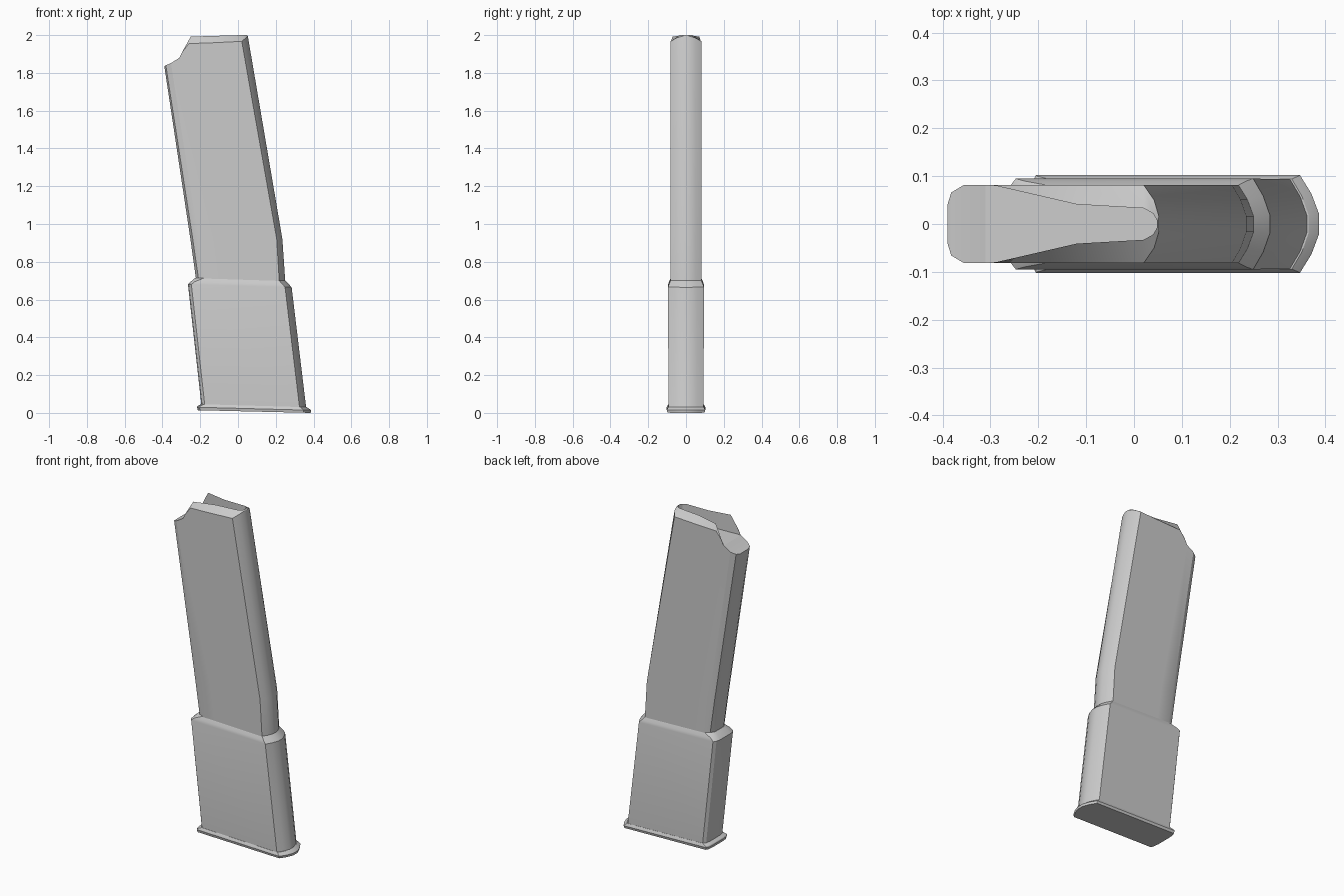
import bpy, bmesh, math

if "Cube" in bpy.data.objects:
    bpy.data.objects.remove(bpy.data.objects["Cube"])


def half_ring(xf, xr, cf, cr, w, zf, zr, sides=2):
    """Half outline (y > 0) of a magazine section; z slopes from front to rear."""
    pts = [(xf, w * .5), (xf + .3 * cf, w * .83)]
    for i in range(sides):
        t = i / (sides - 1)
        pts.append((xf + cf + (xr - cr - xf - cf) * t, w))
    pts += [(xr - .4 * cr, w * .62), (xr, w * .2)]
    return [(x, y, zf + (zr - zf) * (x - xf) / (xr - xf)) for x, y in pts]


def loft(name, halves):
    """Mirror each half outline, skin between them and close both ends."""
    bm = bmesh.new()
    rings = []
    for h in halves:
        left = [bm.verts.new(p) for p in h]
        right = [bm.verts.new((x, -y, z)) for x, y, z in reversed(h)]
        rings.append(left + right)
    n = len(rings[0])
    for a, b in zip(rings, rings[1:]):
        for i in range(n):
            j = (i + 1) % n
            bm.faces.new((a[i], a[j], b[j], b[i]))
    for r in (rings[0], rings[-1]):
        for i in range(n // 2 - 1):
            bm.faces.new((r[i], r[i + 1], r[n - 2 - i], r[n - 1 - i]))
    bmesh.ops.remove_doubles(bm, verts=bm.verts[:], dist=1e-5)
    bmesh.ops.recalc_face_normals(bm, faces=bm.faces[:])
    me = bpy.data.meshes.new(name)
    bm.to_mesh(me)
    bm.free()
    ob = bpy.data.objects.new(name, me)
    bpy.context.collection.objects.link(ob)
    bpy.ops.object.select_all(action='DESELECT')
    ob.select_set(True)
    bpy.context.view_layer.objects.active = ob
    bpy.ops.object.shade_smooth_by_angle(angle=math.radians(25))
    return ob


# upper tube: scooped front, feed lips that curl inward, sunken floor
front = [(-.39, .04, 1.835), (-.382, .066, 1.84), (-.355, .082, 1.852), (-.31, .082, 1.88)]
shoulder = front + [(-.295, .082, 1.91), (-.26, .082, 1.955), (-.12, .082, 1.96),
                    (.02, .082, 1.967), (.042, .05, 1.985), (.052, .016, 1.995)]
lip = front + [(-.285, .079, 1.93), (-.25, .071, 1.992), (-.12, .041, 1.996),
               (.02, .033, 2.0), (.04, .022, 2.0), (.048, .008, 2.0)]
floor = front + [(-.285, .079, 1.883), (-.25, .071, 1.886), (-.12, .041, 1.9),
                 (.02, .033, 1.915), (.04, .022, 1.917), (.048, .008, 1.918)]
loft("magazine_tube", [
    half_ring(-.217, .252, .045, .032, .082, .67, .67, 6),
    half_ring(-.252, .235, .042, .03, .082, .92, .92, 6),
    shoulder, lip, floor])

# lower sleeve with a sloped shoulder, flaring slightly at the foot
loft("magazine_sleeve", [
    half_ring(-.197, .365, .018, .035, .093, .03, .015),
    half_ring(-.195, .36, .018, .035, .093, .05, .035),
    half_ring(-.265, .284, .018, .035, .095, .68, .665),
    half_ring(-.25, .27, .02, .035, .09, .695, .68),
    half_ring(-.226, .25, .045, .032, .081, .715, .70)])

# base plate
loft("base_plate", [
    half_ring(-.213, .385, .012, .04, .098, .014, 0),
    half_ring(-.217, .387, .012, .04, .102, .03, .014),
    half_ring(-.214, .383, .012, .04, .1, .036, .018),
    half_ring(-.197, .365, .018, .035, .094, .046, .03)])
